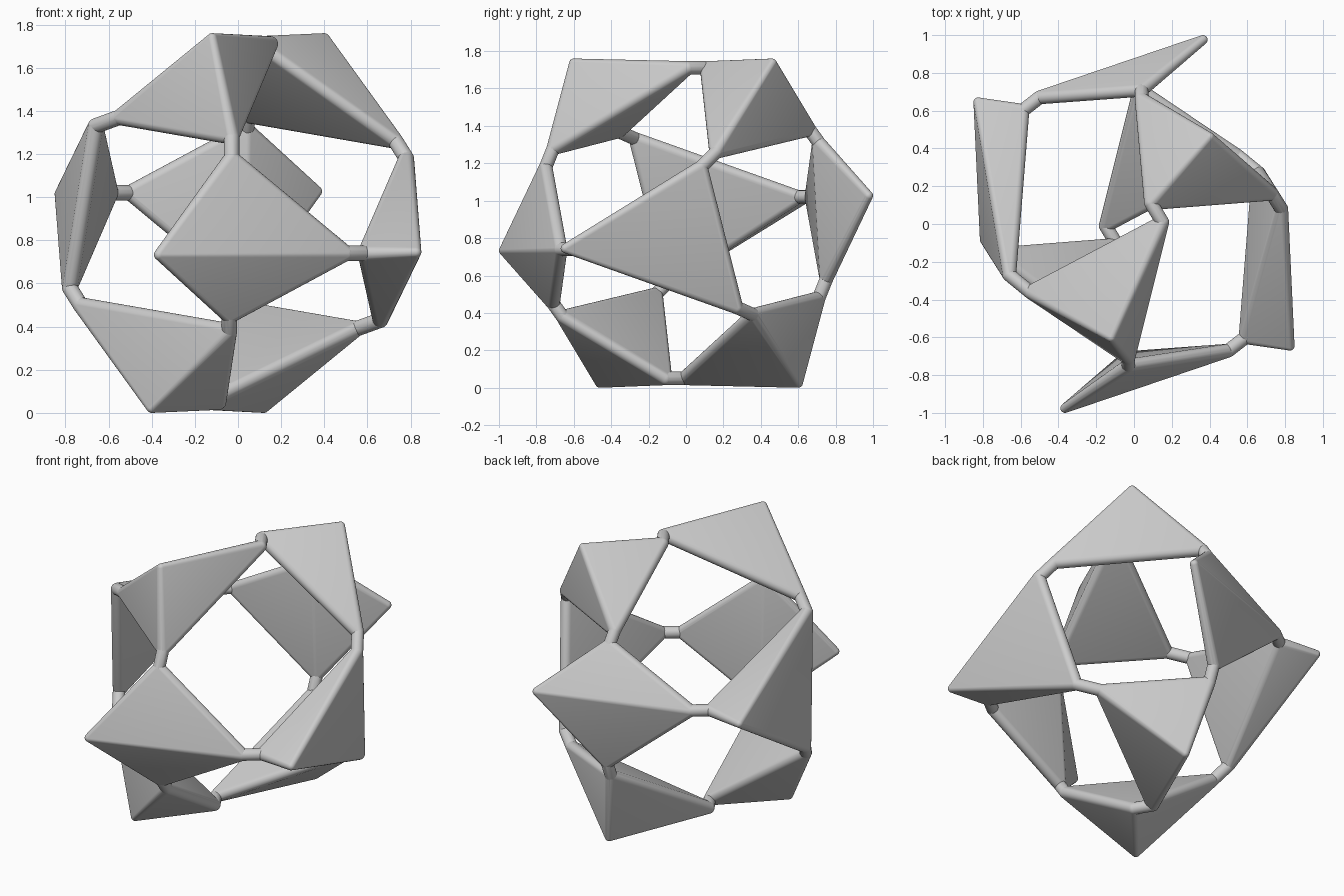
import bpy
import bmesh
from mathutils import Matrix, Vector

cube = bpy.data.objects.get("Cube")
if cube:
    bpy.data.objects.remove(cube, do_unlink=True)

CENTRE = Vector((0, 0, 0.88))
TIP_RADIUS, JOINT_RADIUS = 0.025, 0.036

grey = bpy.data.materials.new("plain grey")
grey.use_nodes = True
colour = (0.6, 0.6, 0.6, 1)
grey.diffuse_color = colour
grey.node_tree.nodes["Principled BSDF"].inputs["Base Color"].default_value = colour


def rounded_hull(name, balls):
    """Convex solid wrapped round small balls, giving soft edges and corners."""
    bm = bmesh.new()
    for point, radius in balls:
        bmesh.ops.create_icosphere(bm, subdivisions=3, radius=radius,
                                   matrix=Matrix.Translation(point))
    hull = bmesh.ops.convex_hull(bm, input=bm.verts)
    loose = {g for g in hull["geom_interior"] + hull["geom_unused"]
             if isinstance(g, bmesh.types.BMVert)}
    bmesh.ops.delete(bm, geom=list(loose), context="VERTS")
    bmesh.ops.recalc_face_normals(bm, faces=bm.faces)
    mesh = bpy.data.meshes.new(name)
    bm.to_mesh(mesh)
    bm.free()
    mesh.materials.append(grey)
    obj = bpy.data.objects.new(name, mesh)
    obj.location = CENTRE
    bpy.context.collection.objects.link(obj)
    bpy.ops.object.select_all(action="DESELECT")
    obj.select_set(True)
    bpy.context.view_layer.objects.active = obj
    bpy.ops.object.shade_smooth_by_angle(angle=0.5)


# Each pyramid: outer tip, then its three hinge corners
pyramids = {
    "upper": [(-.12, -.6, .855), (.15, .01, .83), (-.03, -.71, .4), (-.55, -.36, .49)],
    "crown": [(.4, .46, .855), (.09, .11, .83), (.04, .66, .5), (.73, .16, .38)],
    "front": [(-.365, -.975, -.147), (-.03, -.75, .3), (.5, -.67, -.14), (-.04, -.71, -.43)],
    "side": [(.825, -.645, -.135), (.59, -.6, -.14), (.78, .08, .3), (.66, .27, -.45)],
}

# Hinges: pyramid and corner at each end; the last flag flips the far end
hinges = [
    ("upper", 1, "crown", 1, 1), ("upper", 2, "front", 1, 1),
    ("upper", 3, "side", 3, -1), ("front", 2, "side", 1, 1),
    ("front", 3, "crown", 2, -1), ("crown", 3, "side", 2, 1),
]

# Every part has a twin through the centre
for sign, half in ((1, "near"), (-1, "far")):
    for name, points in pyramids.items():
        radii = [TIP_RADIUS] + [JOINT_RADIUS] * 3
        rounded_hull(f"{half}_{name}_pyramid",
                     [(Vector(p) * sign, r) for p, r in zip(points, radii)])
    for a, i, b, j, flip in hinges:
        ends = (Vector(pyramids[a][i]) * sign, Vector(pyramids[b][j]) * sign * flip)
        rounded_hull(f"{half}_{a}_{b}_hinge", [(p, JOINT_RADIUS) for p in ends])
